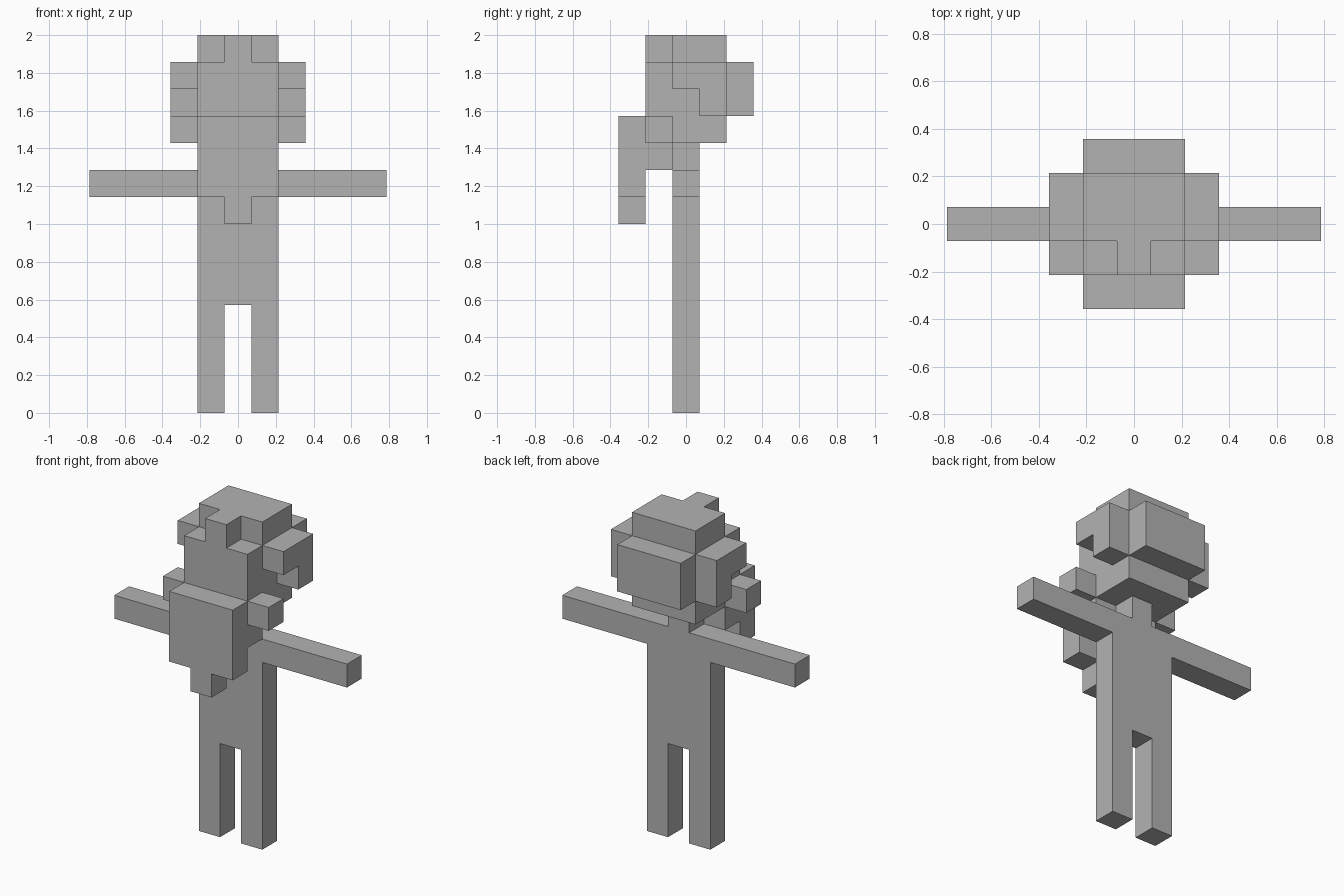
import bpy, bmesh
from mathutils import Vector

if "Cube" in bpy.data.objects:
    bpy.data.objects.remove(bpy.data.objects["Cube"])

U = 2 / 14  # one block; the figure is 14 blocks tall

grey = bpy.data.materials.new("plain grey")
grey.diffuse_color = (0.45, 0.45, 0.45, 1)
grey.use_nodes = True
grey.node_tree.nodes["Principled BSDF"].inputs["Base Color"].default_value = grey.diffuse_color


def box(x0, x1, y0, y1, z0, z1):
    """Inclusive block ranges -> set of block cells."""
    return {(x, y, z) for x in range(x0, x1 + 1)
            for y in range(y0, y1 + 1) for z in range(z0, z1 + 1)}


def mirror(cells):
    return cells | {(-x, y, z) for x, y, z in cells}


parts = {
    "legs": mirror(box(1, 1, 0, 0, 0, 3)),
    "torso": box(-1, 1, 0, 0, 4, 8),
    "arms": mirror(box(2, 5, 0, 0, 8, 8)),
    "neck": box(0, 0, 0, 0, 9, 9),
    "head": box(-1, 1, -1, 1, 10, 12),
    # crown with a forelock, stepped sides and a back slab
    "hair": box(-1, 1, 0, 1, 13, 13) | box(0, 0, -1, -1, 13, 13)
            | mirror(box(2, 2, 0, 1, 12, 12) | box(2, 2, 1, 1, 11, 11))
            | box(-1, 1, 2, 2, 11, 12),
    # front slab with pointed tip, chin row and cheek blocks
    "beard": box(-1, 1, -2, -2, 8, 10) | box(0, 0, -2, -2, 7, 7)
             | box(-1, 1, -1, -1, 9, 9) | mirror(box(2, 2, -1, -1, 10, 10)),
}
solid = set().union(*parts.values())


def build(name, cells):
    """Skin the cells, leaving out faces buried against other blocks."""
    bm = bmesh.new()
    for cell in sorted(cells):
        centre = Vector((cell[0], cell[1], cell[2] + 0.5))
        for axis in range(3):
            for sign in (-1, 1):
                n = Vector((0, 0, 0))
                n[axis] = sign
                if tuple(int(c + d) for c, d in zip(cell, n)) in solid:
                    continue
                a = Vector((0, 0, 0))
                a[(axis + 1) % 3] = 1
                b = n.cross(a)
                bm.faces.new([bm.verts.new((centre + (n + a * i + b * j) / 2) * U)
                              for i, j in ((-1, -1), (1, -1), (1, 1), (-1, 1))])
    bmesh.ops.remove_doubles(bm, verts=bm.verts, dist=0.001)
    bmesh.ops.dissolve_limit(bm, angle_limit=0.01, verts=bm.verts, edges=bm.edges)
    mesh = bpy.data.meshes.new(name)
    bm.to_mesh(mesh)
    bm.free()
    mesh.materials.append(grey)
    bpy.context.collection.objects.link(bpy.data.objects.new(name, mesh))


for name, cells in parts.items():
    build(name, cells)
